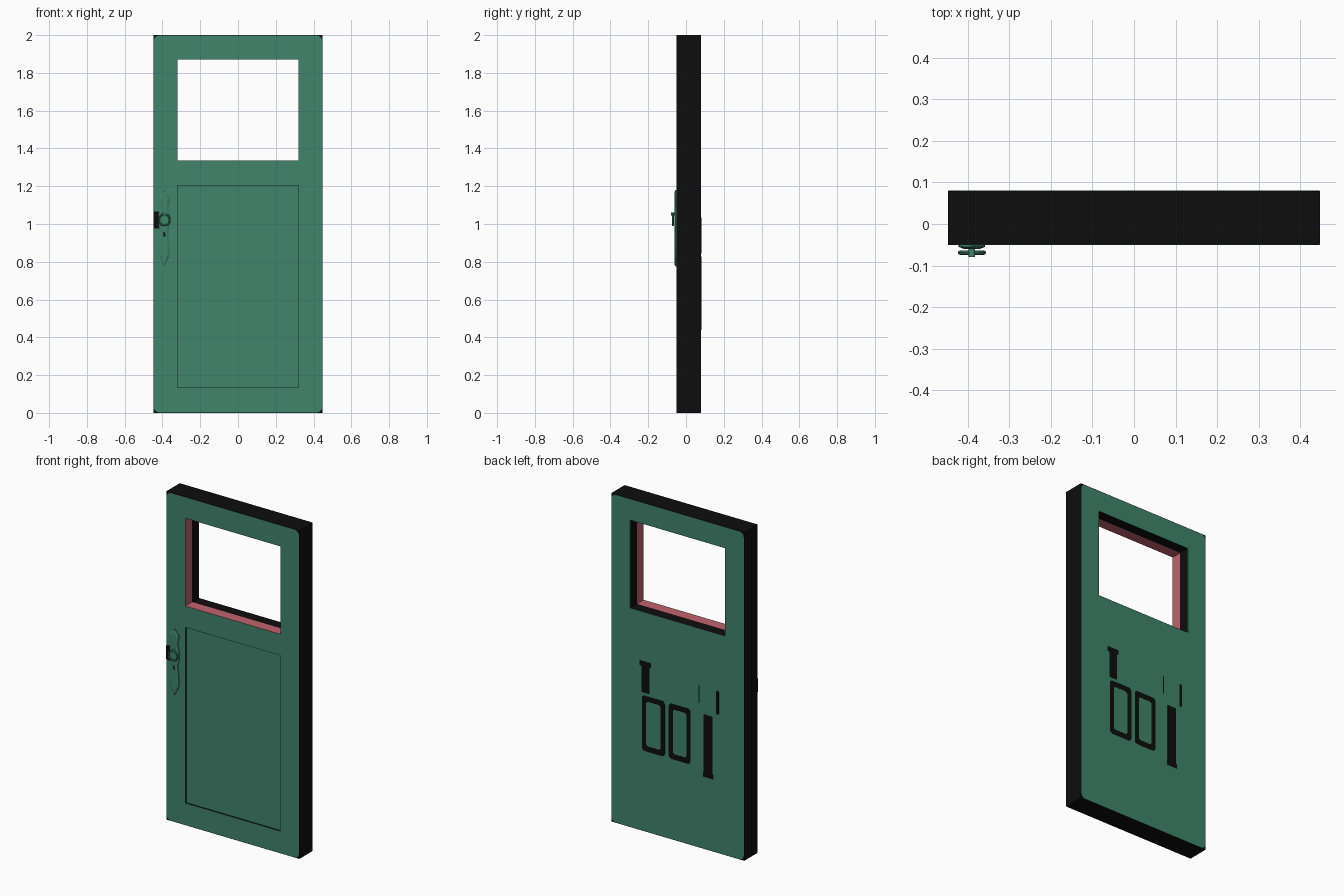
import bpy, bmesh, math
from mathutils import Vector, Matrix

if "Cube" in bpy.data.objects:
    bpy.data.objects.remove(bpy.data.objects["Cube"])


def material(name, rgb):
    m = bpy.data.materials.new(name)
    m.diffuse_color = (*rgb, 1)
    m.use_nodes = True
    m.node_tree.nodes["Principled BSDF"].inputs["Base Color"].default_value = m.diffuse_color
    return m


GREEN = material("green paint", (0.052, 0.232, 0.150))
BLACK = material("black edge", (0.004, 0.004, 0.004))
RED = material("dusty red", (0.54, 0.125, 0.155))


def rect(x0, x1, z0, z1, r=0.0, steps=5):
    """Outline of a rectangle, with rounded corners when r > 0."""
    if r == 0:
        return [(x0, z0), (x1, z0), (x1, z1), (x0, z1)]
    pts = []
    for cx, cz, a in ((x1 - r, z1 - r, 0), (x0 + r, z1 - r, 90),
                      (x0 + r, z0 + r, 180), (x1 - r, z0 + r, 270)):
        for i in range(steps + 1):
            t = math.radians(a + 90 * i / steps)
            pts.append((cx + r * math.cos(t), cz + r * math.sin(t)))
    return pts


def prism(name, outlines, y0, y1, mats, rule=None):
    """Slab between y0 and y1; outlines after the first are holes."""
    cu = bpy.data.curves.new(name, 'CURVE')
    cu.dimensions = '2D'
    cu.fill_mode = 'BOTH'
    cu.extrude = (y1 - y0) / 2
    for pts in outlines:
        s = cu.splines.new('POLY')
        s.points.add(len(pts) - 1)
        for p, (x, z) in zip(s.points, pts):
            p.co = (x, z, 0, 1)
        s.use_cyclic_u = True
    tmp = bpy.data.objects.new(name + "_curve", cu)
    bpy.context.collection.objects.link(tmp)
    dg = bpy.context.evaluated_depsgraph_get()
    me = bpy.data.meshes.new_from_object(tmp.evaluated_get(dg))
    bpy.data.objects.remove(tmp)
    me.name = name
    me.transform(Matrix.Translation((0, (y0 + y1) / 2, 0)) @
                 Matrix.Rotation(math.pi / 2, 4, 'X'))
    bm = bmesh.new()
    bm.from_mesh(me)
    bmesh.ops.remove_doubles(bm, verts=bm.verts, dist=1e-5)
    bmesh.ops.recalc_face_normals(bm, faces=bm.faces)
    bm.to_mesh(me)
    bm.free()
    me.materials.clear()
    for m in mats:
        me.materials.append(m)
    for p in me.polygons:
        p.use_smooth = False
        p.material_index = rule(p) if rule else 0
    ob = bpy.data.objects.new(name, me)
    bpy.context.collection.objects.link(ob)
    return ob


W, H = 0.448, 2.0
door = rect(-W, W, 0, H)
face = rect(-W + 0.002, W - 0.002, 0.002, H - 0.002, 0.03)
window = rect(-0.32, 0.32, 1.335, 1.87)
panel = rect(-0.32, 0.32, 0.135, 1.205)


def jamb(p):
    """Second material on the walls of the window opening."""
    c = p.center
    return int(abs(p.normal.y) < 0.5 and abs(c.x) < 0.33 and 1.32 < c.z < 1.88)


# Door slab: front frame, middle and rear layers, painted faces
prism("front_frame", [door, window, panel], -0.049, -0.04, [BLACK, RED], jamb)
prism("slab_front_half", [door, window], -0.04, 0.015, [BLACK, RED], jamb)
prism("slab_rear_half", [door, window], 0.015, 0.079, [BLACK])
prism("front_paint", [face, window, panel], -0.05, -0.049, [GREEN])
prism("rear_paint", [face, window], 0.079, 0.08, [GREEN])
prism("lower_panel", [panel], -0.041, -0.0395, [GREEN])

# Dark inlays on the rear face
INLAY = (0.0795, 0.081)
for i, (x0, x1) in enumerate(((0.087, 0.241), (-0.087, 0.06))):
    prism(f"rear_ring_inlay_{i}", [rect(x0, x1, 0.49, 0.827, 0.02),
          rect(x0 + 0.028, x1 - 0.028, 0.523, 0.795, 0.015)], *INLAY, [BLACK])
for i, (x0, x1, z0, z1) in enumerate((
        (0.19, 0.244, 0.845, 1.01), (0.18, 0.257, 1.005, 1.035),
        (-0.235, -0.175, 0.455, 0.82), (-0.243, -0.171, 0.44, 0.468),
        (-0.147, -0.141, 0.88, 0.99), (-0.277, -0.26, 0.845, 0.985))):
    prism(f"rear_bar_inlay_{i}", [rect(x0, x1, z0, z1, 0.0025)], *INLAY, [BLACK])

# Dark latch plate beside the handle
prism("latch_plate", [rect(-W, -0.415, 0.975, 1.065, 0.005)], -0.051, -0.0495, [BLACK])

# Pointed backplate with a raised centre
HX = -0.39
half = [(0.024, 1.150), (0.030, 1.135), (0.021, 1.085), (0.030, 1.05), (0.032, 1.02),
        (0.029, 0.99), (0.021, 0.955), (0.027, 0.90), (0.030, 0.855), (0.026, 0.825)]
outline = ([(0, 1.18)] + half + [(0, 0.775)] + [(-x, z) for x, z in reversed(half)])
bm = bmesh.new()
rings = []
for y, sx, sz in ((-0.0495, 1, 1), (-0.055, 1, 1), (-0.060, 0.6, 0.95)):
    rings.append([bm.verts.new((HX + x * sx, y, 0.9775 + (z - 0.9775) * sz))
                  for x, z in outline])
n = len(outline)
for a, b in zip(rings, rings[1:]):
    for i in range(n):
        bm.faces.new((a[i], a[(i + 1) % n], b[(i + 1) % n], b[i]))
bm.faces.new(rings[-1])
bmesh.ops.recalc_face_normals(bm, faces=bm.faces)
if sum(f.normal.y for f in bm.faces) > 0:
    bmesh.ops.reverse_faces(bm, faces=bm.faces)
me = bpy.data.meshes.new("handle_backplate")
bm.to_mesh(me)
bm.free()
me.materials.append(GREEN)
bpy.context.collection.objects.link(bpy.data.objects.new("handle_backplate", me))

# Keyhole
prism("keyhole", [[(HX - 0.006, 0.935), (HX + 0.006, 0.935),
                   (HX + 0.004, 0.958), (HX - 0.004, 0.958)]], -0.061, -0.059, [BLACK])


def finish(name):
    ob = bpy.context.object
    ob.name = name
    ob.data.materials.append(GREEN)
    bpy.ops.object.shade_smooth_by_angle()
    return ob


# Ring pull and its pivot pin
bpy.ops.mesh.primitive_torus_add(major_segments=28, minor_segments=8, major_radius=0.029,
                                 minor_radius=0.005, location=(HX, -0.069, 1.022),
                                 rotation=(math.pi / 2, 0, 0))
finish("ring_pull")
bpy.ops.mesh.primitive_cylinder_add(vertices=14, radius=0.008, depth=0.024,
                                    location=(HX, -0.067, 1.052),
                                    rotation=(math.pi / 2, 0, 0))
finish("ring_pivot")
